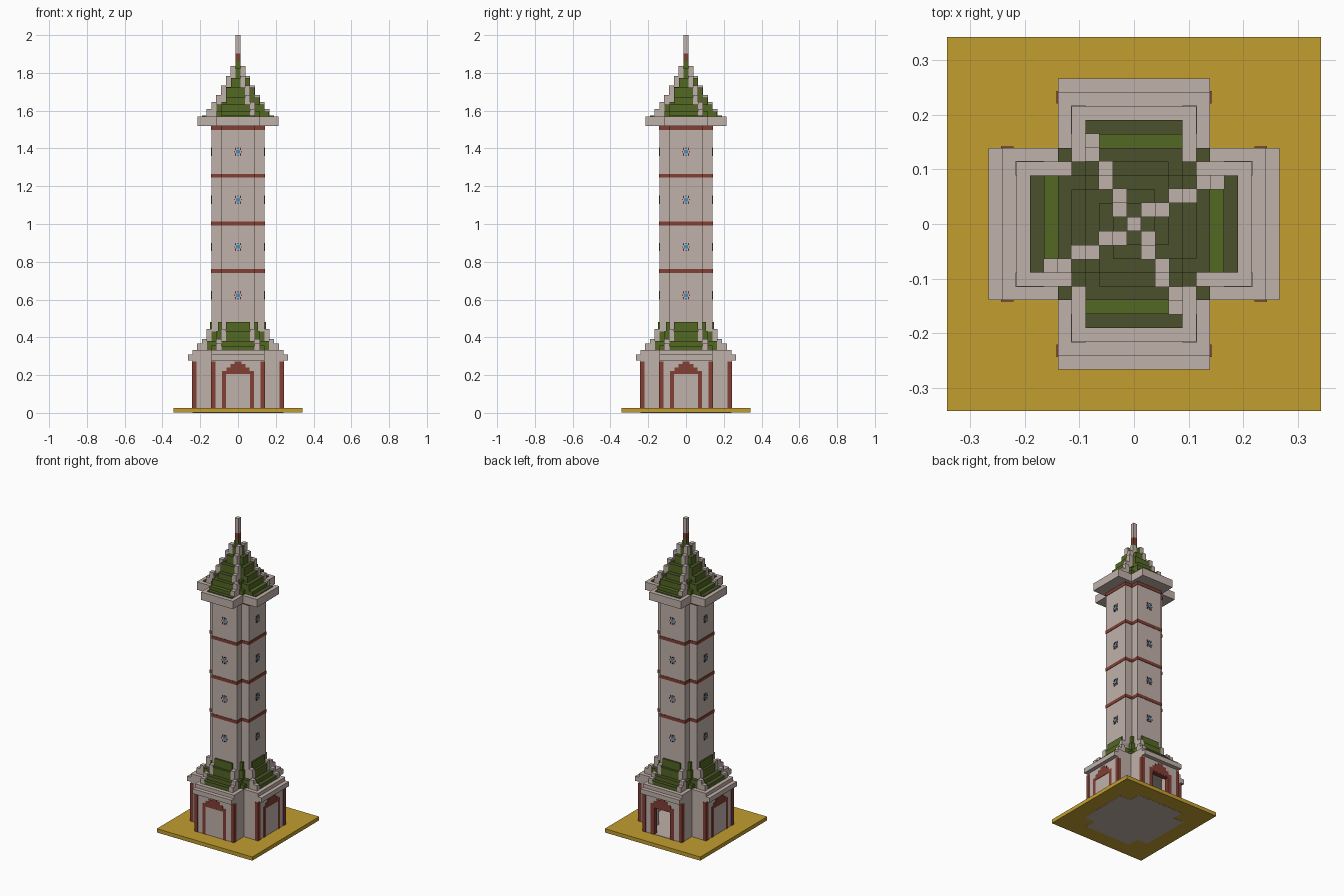
import bpy, bmesh
from mathutils import Matrix, Vector

cube = bpy.data.objects.get("Cube")
if cube:
    bpy.data.objects.remove(cube)

V = 2 / 79   # block size; all sizes below are in blocks


def material(name, rgb):
    m = bpy.data.materials.new(name)
    m.use_nodes = True
    m.diffuse_color = (*rgb, 1)
    b = next(n for n in m.node_tree.nodes if n.type == 'BSDF_PRINCIPLED')
    b.inputs["Base Color"].default_value = (*rgb, 1)
    b.inputs["Roughness"].default_value = 0.9
    return m


STONE = material("pale stone", (0.53, 0.44, 0.40))
GOLD = material("golden ground", (0.54, 0.34, 0.028))
RED = material("brick red", (0.23, 0.05, 0.035))
GREEN = material("roof green", (0.085, 0.135, 0.017))
DARK = material("dark roof green", (0.07, 0.083, 0.025))
BLUE = material("flower blue", (0.07, 0.28, 0.48))
NAVY = material("flower navy", (0.025, 0.025, 0.05))


def box(bm, x0, x1, y0, y1, z0, z1):
    size = Matrix.Diagonal((x1 - x0, y1 - y0, z1 - z0, 1))
    mid = Matrix.Translation(((x0 + x1) / 2, (y0 + y1) / 2, (z0 + z1) / 2))
    bmesh.ops.create_cube(bm, size=1, matrix=mid @ size)


def cross(bm, e, w, z0, z1):
    """Plus-shaped prism with arm reach e and arm half width w."""
    quarter = [(e, -w), (e, w), (w, w)]
    pts = []
    for _ in range(4):
        pts += quarter
        quarter = [(-y, x) for x, y in quarter]
    face = bm.faces.new([bm.verts.new((x, y, z0)) for x, y in pts])
    top = bmesh.ops.extrude_face_region(bm, geom=[face], use_keep_orig=True)["geom"]
    bmesh.ops.translate(bm, verts=[g for g in top if isinstance(g, bmesh.types.BMVert)],
                        vec=(0, 0, z1 - z0))


def finish(name, bm, mats, rule=None):
    bmesh.ops.scale(bm, vec=(V, V, V), verts=bm.verts)
    bmesh.ops.recalc_face_normals(bm, faces=bm.faces)
    if rule:
        for f in bm.faces:
            f.material_index = rule(f)
    me = bpy.data.meshes.new(name)
    bm.to_mesh(me)
    bm.free()
    for m in mats:
        me.materials.append(m)
    ob = bpy.data.objects.new(name, me)
    bpy.context.collection.objects.link(ob)
    return ob


def part(name, mat, boxes=(), crosses=(), turns=1):
    """Object from boxes and crosses, repeated by quarter turns."""
    bm = bmesh.new()
    for c in crosses:
        cross(bm, *c)
    for b in boxes:
        box(bm, *b)
    if turns > 1:
        base = bm.verts[:] + bm.edges[:] + bm.faces[:]
        for i in range(1, turns):
            new = bmesh.ops.duplicate(bm, geom=base)["geom"]
            bmesh.ops.rotate(bm, verts=[g for g in new if isinstance(g, bmesh.types.BMVert)],
                             cent=Vector(), matrix=Matrix.Rotation(i * 1.5707963, 3, 'Z'))
    return finish(name, bm, [mat])


def green_roof(name, crosses, boxes, light_top=-1):
    bm = bmesh.new()
    for c in crosses:
        cross(bm, *c)
    for b in boxes:
        box(bm, *b)

    def rule(f):
        up = abs(f.normal.z) > 0.5
        light = abs(f.calc_center_median().z - light_top * V) < 0.0005
        return 1 if up and not light else 0
    return finish(name, bm, [GREEN, DARK], rule)


# Ground
part("ground_plate", GOLD, [(-13.5, 13.5, -13.5, 13.5, 0.04, 1)])
part("foundation", STONE, crosses=[(9.5, 6.5, 0, 0.1)])

# Hollow base hall with a doorway at the back
hall = part("base_hall", STONE, crosses=[(9.5, 5.5, 1, 11)])
cutters = [part("hall_cavity", STONE, crosses=[(8.5, 4.5, 1.1, 10.5)]),
           part("doorway", STONE, [(-2.3, 2.3, 8, 10, 1.1, 7.9)])]
bpy.context.view_layer.objects.active = hall
for c in cutters:
    mod = hall.modifiers.new(c.name, 'BOOLEAN')
    mod.operation, mod.object, mod.solver = 'DIFFERENCE', c, 'EXACT'
    c.hide_render = True
    bpy.ops.object.modifier_apply(modifier=mod.name)
    bpy.data.objects.remove(c)
part("base_cornice", STONE, crosses=[(10.5, 5.5, 11, 12.2), (9.5, 5.5, 12.2, 13.1)])

# Red corner pillars and stepped door arches
P = 0.1
pillars = []
for s in (-1, 1):
    a, b = sorted((s * 4.7, s * (5.5 + P)))
    pillars.append((a, b, -9.5 - P, -8.7, 1, 10.7))
part("corner_pillars", RED, pillars, turns=4)
arch = [(-3.3, -2.5, 1, 8.4), (2.5, 3.3, 1, 8.4), (-3.3, 3.3, 8.1, 8.8),
        (-2.4, 2.4, 8.7, 9.5), (-1.6, 1.6, 9.4, 10.2), (-0.7, 0.7, 10.1, 10.7)]
part("door_arches", RED, [(a, b, -9.5 - P, -9.3, c, d) for a, b, c, d in arch], turns=4)
part("doorway_frame", RED, [(-2.5, -2.2, 8.5, 9.55, 1, 8.1), (2.2, 2.5, 8.5, 9.55, 1, 8.1),
                            (-2.5, 2.5, 8.5, 9.55, 7.8, 8.1)])

# Lower roof: reach, half width, bottom, top
lower = [(8.5, 4.5, 13, 14), (7.5, 4.5, 14, 15), (6.5, 3.5, 15, 17), (5.9, 2.5, 17, 19)]
green_roof("lower_roof", lower, [(-5.5, 5.5, -5.5, 5.5, 13, 14.1),
                                 (-4.5, 4.5, -4.5, 4.5, 14, 17.1),
                                 (-4.2, 4.2, -4.2, 4.2, 17, 19)])
G = 0.05
ridges = []
for e, w, z0, z1 in lower[:3]:
    for s in (-1, 1):
        a, b = sorted((s * (w - 1), s * (w + G)))
        ridges.append((e - 1, e + G, a, b, 13, z1 + 0.5))
part("lower_roof_ridges", STONE, ridges, turns=4)

# Tower shaft with red bands
part("tower_shaft", STONE, crosses=[(5.5, 3.5, 13, 60)])
part("tower_bands", RED, crosses=[(5.5 + P, 3.5 + P, z, z + 0.8)
                                  for z in (29.3, 39.2, 49.2, 59.2)])

# Painted flowers on each tower face
U = 0.25


def petals(cells):
    return [((x - 0.5) * U, (x + 0.5) * U, -5.5 - P, -5.4,
             zc + (z - 0.5) * U, zc + (z + 0.5) * U)
            for zc in (24.6, 34.7, 44.6, 54.6) for x, z in cells]


ring = range(-1, 2)
part("flower_centres", BLUE, petals([(x, z) for x in ring for z in ring]), turns=4)
part("flower_red_petals", RED, petals([(s * 3, k) for s in (-1, 1) for k in (0,)]
                                      + [(s * 2, t * 3) for s in (-1, 1) for t in (-1, 1)]), turns=4)
part("flower_dark_petals", NAVY, petals([(s * 2, t * 2) for s in (-1, 1) for t in (-1, 1)]
                                        + [(0, -3), (0, 3)]), turns=4)

# Upper cornice and stepped roof
part("upper_cornice", STONE, crosses=[(8.5, 4.5, 60, 62)])
tops = [63, 64.5, 66, 68, 70, 72]
upper = [(6.5 - i, 3.5 - i // 2, 62 if i == 0 else tops[i - 1], t) for i, t in enumerate(tops)]
green_roof("upper_roof", upper + [(7.5, 3.5, 62, 62.2)],
           [(-4.5, 4.5, -4.5, 4.5, 62, 63.1), (-3.5, 3.5, -3.5, 3.5, 63, 65),
            (-2.5, 2.5, -2.5, 2.5, 65, 68.1)], light_top=63)
part("upper_roof_ridges", STONE, [(e - 1, e + G, w - 1, w + G, 62, z1 + 0.5)
                                  for e, w, z0, z1 in upper], turns=4)

# Spire
for name, mat, z0, z1 in (("spire_foot", GREEN, 72, 73.6), ("spire_collar", RED, 73.6, 75.2),
                          ("spire_tip", STONE, 75.2, 79)):
    part(name, mat, [(-0.5, 0.5, -0.5, 0.5, z0, z1)])
